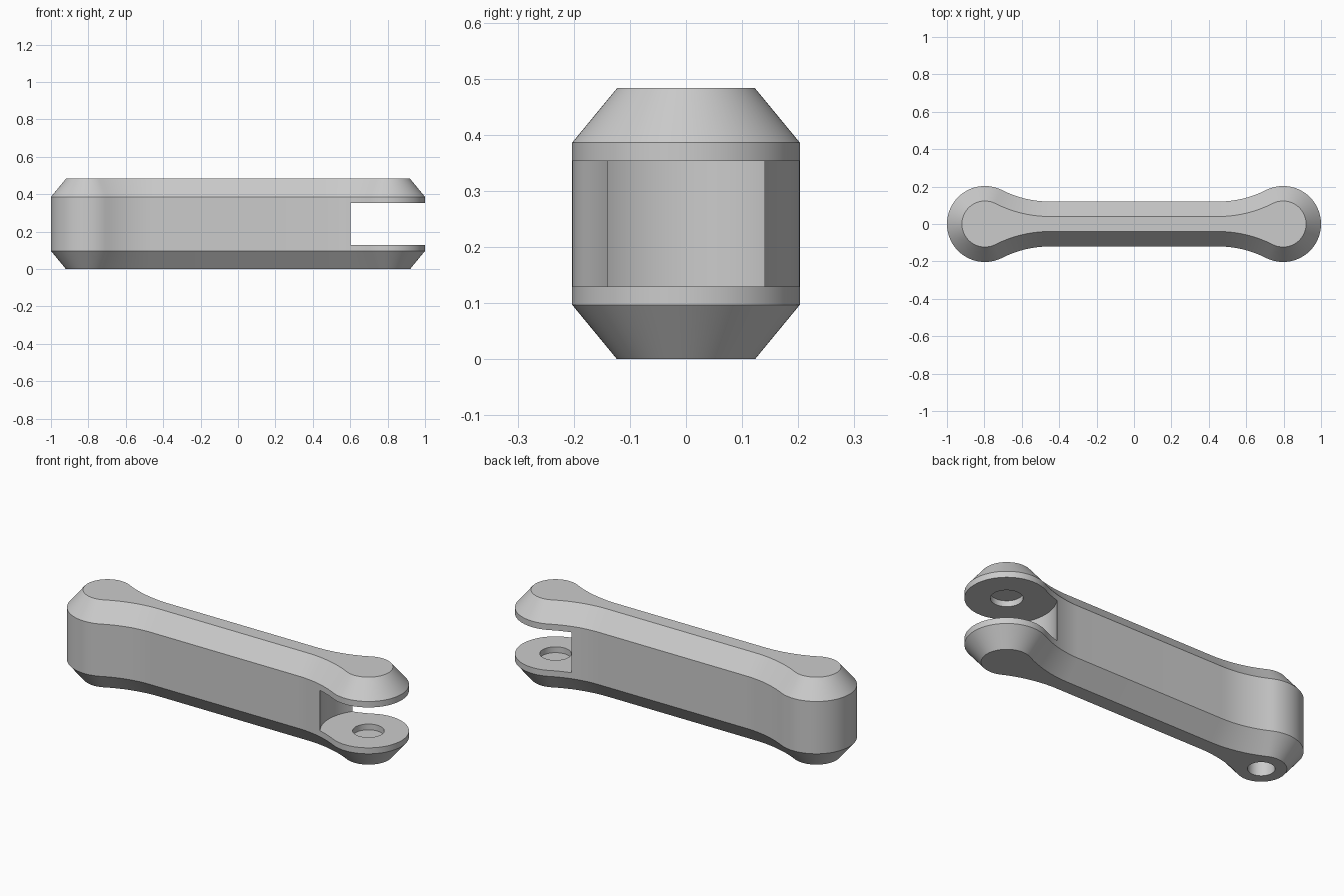
import bpy, bmesh
from math import pi, sin, cos, atan2

if "Cube" in bpy.data.objects:
    bpy.data.objects.remove(bpy.data.objects["Cube"], do_unlink=True)

HEIGHT, BEVEL_H, BEVEL_W = 0.483, 0.097, 0.08
LOBE_X, LOBE_R = 0.797, 0.203          # rounded ends
SHANK, FILLET_X = 0.12, 0.45           # half width of the bar, start of the fillet
SLOT_LOW, SLOT_HIGH, SLOT_R = 0.13, 0.353, 0.242
PIN_R, PIN_DEPTH = 0.079, 0.032

# Fillet that touches both the straight bar and the round end
DX = LOBE_X - FILLET_X
FILLET_R = (DX**2 + SHANK**2 - LOBE_R**2) / (2 * (LOBE_R - SHANK))
TANGENT = atan2(SHANK + FILLET_R, -DX)

grey = bpy.data.materials.new("plain grey")
grey.use_nodes = True
colour = (0.6, 0.6, 0.6, 1)
grey.diffuse_color = colour
grey.node_tree.nodes["Principled BSDF"].inputs["Base Color"].default_value = colour


def outline(inset):
    """Bar outline, moved inwards by inset."""
    r, f = LOBE_R - inset, FILLET_R + inset
    quarter = [(LOBE_X + r * cos(TANGENT * i / 28), r * sin(TANGENT * i / 28))
               for i in range(29)]
    sweep = pi - TANGENT - pi / 2
    for i in range(1, 13):
        a = TANGENT + pi - sweep * i / 12 * -1
        a = TANGENT - pi + (pi / 2 - TANGENT) * i / 12
        quarter.append((FILLET_X + f * cos(a), SHANK + FILLET_R + f * sin(a)))
    half = quarter + [(-x, y) for x, y in reversed(quarter)]
    return half + [(x, -y) for x, y in reversed(half[1:-1])]


def make_body():
    bm = bmesh.new()
    levels = [(0, BEVEL_W), (BEVEL_H, 0), (HEIGHT - BEVEL_H, 0), (HEIGHT, BEVEL_W)]
    rings = [[bm.verts.new((x, y, z)) for x, y in outline(d)] for z, d in levels]
    n = len(rings[0])
    for low, high in zip(rings, rings[1:]):
        for i in range(n):
            j = (i + 1) % n
            bm.faces.new((low[i], low[j], high[j], high[i]))
    bm.faces.new(rings[0][::-1])
    bm.faces.new(rings[-1])
    mesh = bpy.data.meshes.new("link_bar")
    bm.to_mesh(mesh)
    bm.free()
    mesh.materials.append(grey)
    obj = bpy.data.objects.new("link_bar", mesh)
    bpy.context.collection.objects.link(obj)
    return obj


def cut(body, name, x, radius, low, high):
    """Cut an upright cylinder out of the body."""
    bpy.ops.mesh.primitive_cylinder_add(vertices=64, radius=radius, depth=high - low,
                                        location=(x, 0, (low + high) / 2))
    cutter = bpy.context.object
    cutter.name = name
    cutter.hide_render = True
    cutter.data.materials.append(grey)
    mod = body.modifiers.new(name, "BOOLEAN")
    mod.operation, mod.solver, mod.object = "DIFFERENCE", "EXACT", cutter
    bpy.ops.object.select_all(action="DESELECT")
    body.select_set(True)
    bpy.context.view_layer.objects.active = body
    bpy.ops.object.modifier_apply(modifier=mod.name)
    bpy.data.objects.remove(cutter, do_unlink=True)


body = make_body()
# Fork slot with a hollow round back, and a shallow pin recess in each fork plate
cut(body, "fork_slot", LOBE_X, SLOT_R, SLOT_LOW, SLOT_HIGH)
cut(body, "lower_recess", LOBE_X, PIN_R, SLOT_LOW - PIN_DEPTH, SLOT_LOW + 0.02)
cut(body, "upper_recess", LOBE_X, PIN_R, SLOT_HIGH - 0.02, SLOT_HIGH + PIN_DEPTH)
# Deep pin hole in the underside of the solid end
cut(body, "pin_hole", -LOBE_X, 0.066, -0.05, 0.3)

bpy.ops.object.shade_smooth_by_angle(angle=pi / 6)
